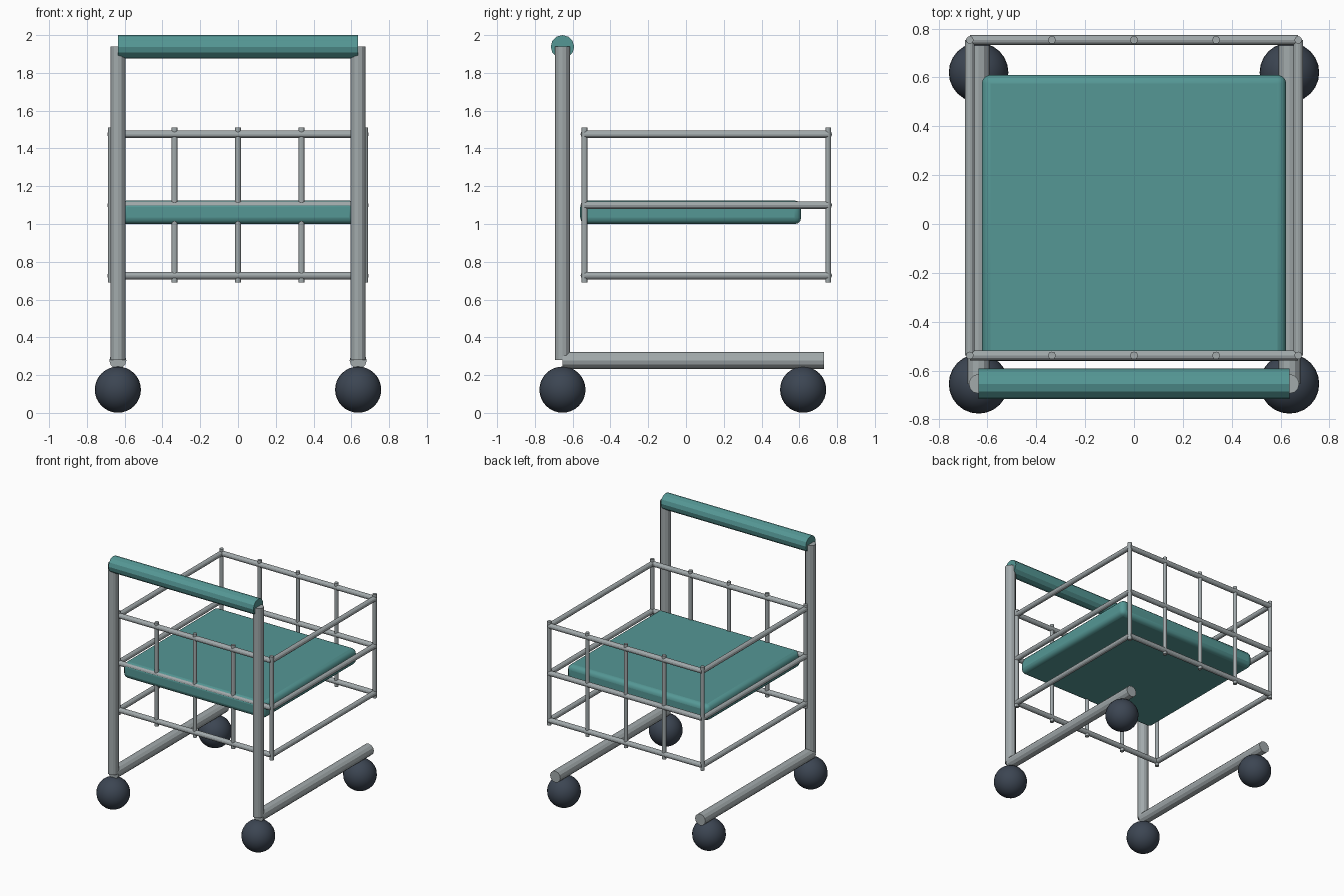
import bpy
from mathutils import Vector

cube = bpy.data.objects.get("Cube")
if cube:
    bpy.data.objects.remove(cube, do_unlink=True)


def material(name, color):
    m = bpy.data.materials.new(name)
    m.use_nodes = True
    m.diffuse_color = (*color, 1)
    bsdf = next(n for n in m.node_tree.nodes if n.type == 'BSDF_PRINCIPLED')
    bsdf.inputs["Base Color"].default_value = (*color, 1)
    return m


TEAL = material("teal padding", (0.09, 0.31, 0.30))
METAL = material("grey metal", (0.36, 0.40, 0.41))
RUBBER = material("dark rubber", (0.045, 0.06, 0.085))


def finish(name, mat):
    ob = bpy.context.object
    ob.name = name
    ob.data.materials.append(mat)
    return ob


def rod(name, a, b, radius, mat=METAL, sides=12):
    """Straight tube between two points."""
    a, b = Vector(a), Vector(b)
    d = b - a
    bpy.ops.mesh.primitive_cylinder_add(
        vertices=sides, radius=radius, depth=d.length, location=(a + b) / 2,
        rotation=d.to_track_quat('Z', 'Y').to_euler())
    return finish(name, mat)


# Frame and wheels
SIDE, POST_Y = 0.636, -0.654
for s, label in ((1, "left"), (-1, "right")):
    x = s * SIDE
    rod(label + "_post", (x, POST_Y, 0.28), (x, POST_Y, 1.94), 0.04)
    rod(label + "_base_rail", (x, POST_Y, 0.278), (x, 0.73, 0.278), 0.045)
    for y, end in ((POST_Y, "front"), (0.62, "back")):
        bpy.ops.mesh.primitive_uv_sphere_add(
            segments=24, ring_count=16, radius=0.122, location=(x, y, 0.123))
        bpy.ops.object.shade_smooth()
        finish(f"{end}_{label}_wheel", RUBBER)

# Push handle
rod("handle", (-SIDE, POST_Y, 1.938), (SIDE, POST_Y, 1.938), 0.062, TEAL)

# Padded seat
bpy.ops.mesh.primitive_cube_add(size=1, location=(0, 0.025, 1.062))
seat = finish("seat", TEAL)
seat.scale = (1.246, 1.17, 0.125)
bpy.ops.object.transform_apply(location=False, rotation=False, scale=True)
bevel = seat.modifiers.new("rounded edges", 'BEVEL')
bevel.width = 0.035
bevel.segments = 3
bpy.ops.object.shade_smooth_by_angle()

# Wire basket: three rings, then upright wires front and back
BX, FRONT, BACK = 0.672, -0.538, 0.753
for z, level in ((0.727, "lower"), (1.1, "middle"), (1.475, "upper")):
    for y, end in ((FRONT, "front"), (BACK, "back")):
        rod(f"{level}_{end}_wire", (-BX, y, z), (BX, y, z), 0.02)
    for x, label in ((BX, "left"), (-BX, "right")):
        rod(f"{level}_{label}_wire", (x, FRONT, z), (x, BACK, z), 0.02)
for y, end in ((FRONT, "front"), (BACK, "back")):
    for i in range(-2, 3):
        x = i * BX / 2
        rod(f"{end}_upright_wire", (x, y, 0.69), (x, y, 1.512), 0.0155)
